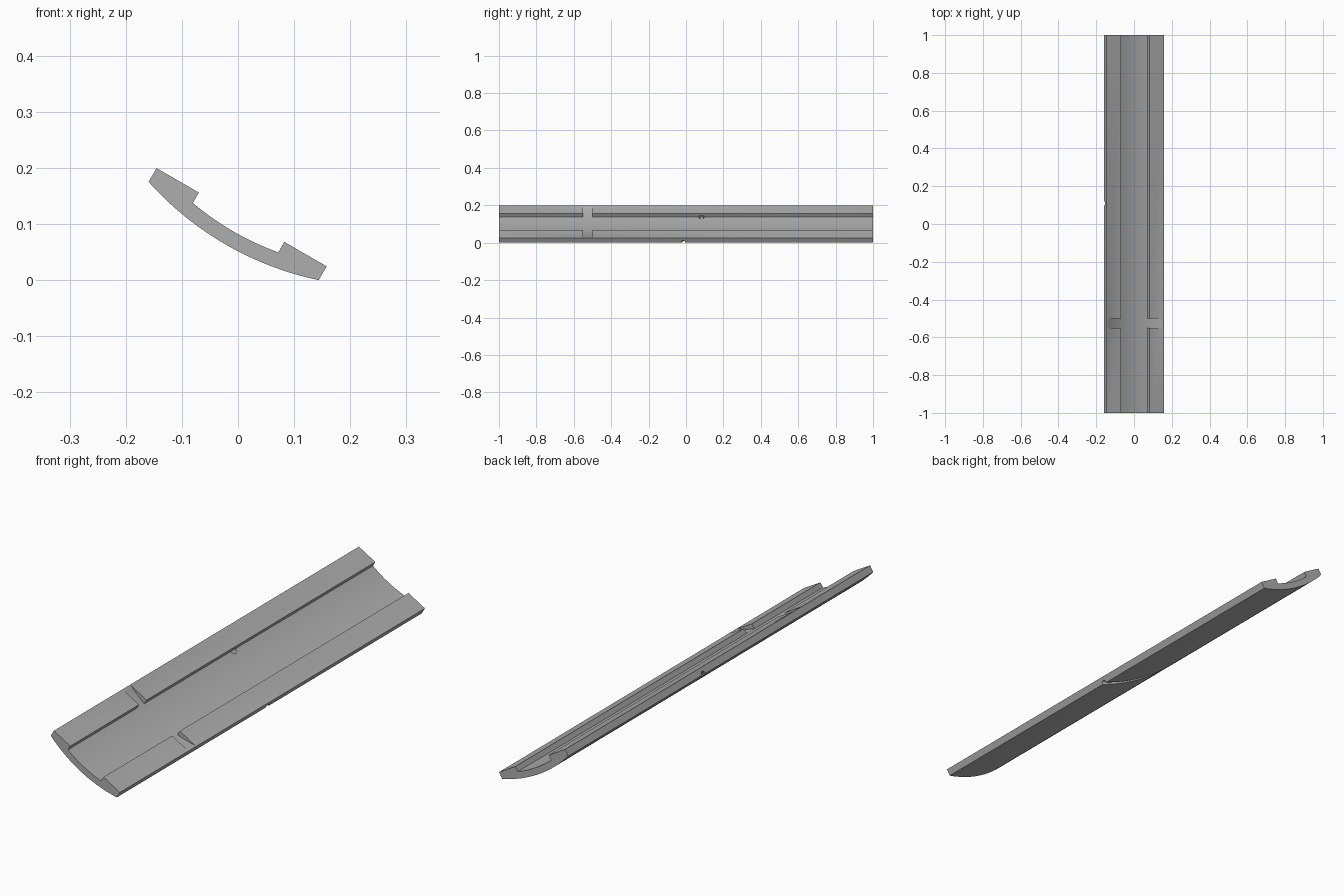
import bpy, bmesh, math
from mathutils import Vector

if "Cube" in bpy.data.objects:
    bpy.data.objects.remove(bpy.data.objects["Cube"])

HALF, INNER = 0.175, 0.088          # half width of the panel and of its channel
TOP, SIDE = 0.1012, 0.0729          # rib top and lower side edge
R_IN, C_IN = 0.505, 0.577           # channel arc radius and centre height
R_OUT, C_OUT = 0.563, 0.608         # outer arc radius and centre height
TILT, U_MID = math.radians(30), -0.051

grey = bpy.data.materials.new("satin grey")
grey.use_nodes = True
colour = (0.42, 0.42, 0.42, 1)
grey.diffuse_color = colour
grey.node_tree.nodes["Principled BSDF"].inputs["Base Color"].default_value = colour


def place(u, v, y):
    """Turn panel coordinates into the tilted pose."""
    u += U_MID
    c, s = math.cos(TILT), math.sin(TILT)
    return Vector((u * c + v * s, y, v * c - u * s))


def arc(radius, centre, half, steps=32):
    us = [half * (2 * i / steps - 1) for i in range(steps + 1)]
    return [(u, centre - math.sqrt(radius ** 2 - u * u)) for u in us]


def loft(name, rings):
    """Solid through a list of matching rings, capped at both ends."""
    bm = bmesh.new()
    loops = [[bm.verts.new(p) for p in ring] for ring in rings]
    n = len(loops[0])
    for a, b in zip(loops, loops[1:]):
        for i in range(n):
            j = (i + 1) % n
            bm.faces.new((a[i], a[j], b[j], b[i]))
    bm.faces.new(loops[0])
    bm.faces.new(loops[-1])
    bmesh.ops.recalc_face_normals(bm, faces=bm.faces[:])
    mesh = bpy.data.meshes.new(name)
    bm.to_mesh(mesh)
    bm.free()
    mesh.materials.append(grey)
    obj = bpy.data.objects.new(name, mesh)
    bpy.context.collection.objects.link(obj)
    return obj


def extrude(name, profile, y0, y1):
    return loft(name, [[place(u, v, y) for u, v in profile] for y in (y0, y1)])


# Curved panel with a raised rib along each long edge
outer = arc(R_OUT, C_OUT, HALF)
outer[0], outer[-1] = (-HALF, SIDE), (HALF, SIDE)
channel = arc(R_IN, C_IN, INNER)[::-1]
profile = (outer + [(HALF, TOP), (INNER, TOP)] + channel
           + [(-INNER, TOP), (-HALF, TOP)])
panel = extrude("curved_panel", profile, -1, 1)

# Cross slot that carries the channel curve through both ribs
slot = [(u, v + 0.0003) for u, v in arc(R_IN, C_IN, HALF)]
slot_cutter = extrude("slot_cutter", slot + [(HALF, 0.2), (-HALF, 0.2)], -0.55, -0.50)

# Slanting round groove across the outer face
reach = math.asin(HALF / R_OUT) * 1.1
rings = []
for i in range(41):
    t = 2 * i / 40 - 1
    angle = t * reach
    y_mid = 0.047 - 0.0625 * t * 1.1
    ring = []
    for k in range(16):
        a = math.tau * k / 16
        r = R_OUT - 0.002 + 0.011 * math.cos(a)
        ring.append(place(r * math.sin(angle), C_OUT - r * math.cos(angle),
                          y_mid + 0.011 * math.sin(a)))
    rings.append(ring)
groove_cutter = loft("groove_cutter", rings)

# Small drain hole from the channel corner into the groove
rings = []
for u, v in ((-0.085, 0.085), (-0.102, 0.03)):
    rings.append([place(u + 0.014 * math.cos(math.tau * k / 24), v,
                        0.083 + 0.014 * math.sin(math.tau * k / 24))
                  for k in range(24)])
hole_cutter = loft("hole_cutter", rings)

for cutter in (slot_cutter, groove_cutter, hole_cutter):
    mod = panel.modifiers.new(cutter.name, "BOOLEAN")
    mod.operation, mod.solver, mod.object = "DIFFERENCE", "EXACT", cutter

# Apply the cuts, remove the cutters and smooth the curved faces
bpy.context.view_layer.objects.active = panel
for obj in bpy.context.selected_objects:
    obj.select_set(False)
panel.select_set(True)
for mod in list(panel.modifiers):
    bpy.ops.object.modifier_apply(modifier=mod.name)
for cutter in (slot_cutter, groove_cutter, hole_cutter):
    bpy.data.objects.remove(cutter)
lowest = min(v.co.z for v in panel.data.vertices)
for v in panel.data.vertices:
    v.co.z -= lowest
bpy.ops.object.shade_smooth_by_angle(angle=math.radians(25))
